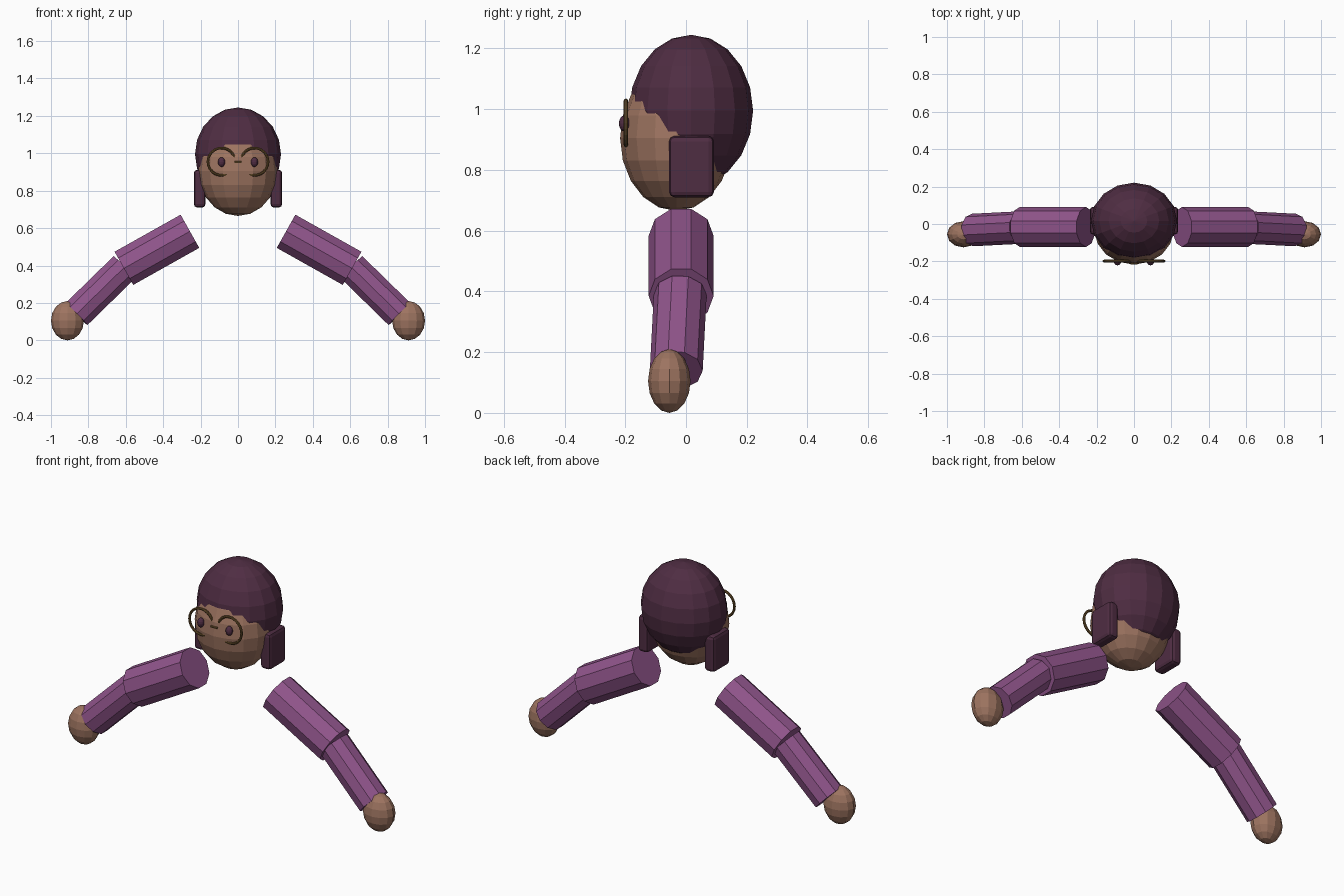
import bpy, bmesh, math
from mathutils import Matrix, Vector

cube = bpy.data.objects.get("Cube")
if cube:
    bpy.data.objects.remove(cube, do_unlink=True)


def material(name, rgb):
    m = bpy.data.materials.new(name)
    m.use_nodes = True
    m.diffuse_color = (*rgb, 1)
    m.node_tree.nodes["Principled BSDF"].inputs["Base Color"].default_value = (*rgb, 1)
    return m


HAIR = material("dark plum hair", (0.078, 0.026, 0.055))
SKIN = material("warm brown skin", (0.34, 0.175, 0.118))
SLEEVE = material("purple sleeve", (0.28, 0.09, 0.26))
METAL = material("dull gold frame", (0.16, 0.09, 0.028))


def add(name, bm, mat):
    mesh = bpy.data.meshes.new(name)
    bm.to_mesh(mesh)
    bm.free()
    mesh.materials.append(mat)
    obj = bpy.data.objects.new(name, mesh)
    bpy.context.collection.objects.link(obj)
    return obj


def ellipsoid(name, centre, radii, mat, segments=16, rings=10):
    bm = bmesh.new()
    bmesh.ops.create_uvsphere(
        bm, u_segments=segments, v_segments=rings, radius=1,
        matrix=Matrix.Translation(centre) @ Matrix.Diagonal((*radii, 1)))
    return add(name, bm, mat)


def tube(name, start, end, radius, mat, sides=10):
    a, b = Vector(start), Vector(end)
    z = (b - a).normalized()
    x = Vector((0, 1, 0)).cross(z).normalized()
    y = z.cross(x)
    turn = Matrix((x, y, z)).transposed().to_4x4()
    bm = bmesh.new()
    bmesh.ops.create_cone(
        bm, cap_ends=True, segments=sides, radius1=radius, radius2=radius,
        depth=(b - a).length, matrix=Matrix.Translation((a + b) / 2) @ turn)
    return add(name, bm, mat)


# Head, with the hair as a larger shell pushed up and back
ellipsoid("head", (0, -0.032, 0.905), (0.212, 0.185, 0.24), SKIN)
ellipsoid("hair", (0, 0.017, 0.995), (0.23, 0.204, 0.25), HAIR)

# Bridge of the glasses
bm = bmesh.new()
bmesh.ops.create_cone(bm, cap_ends=True, segments=8, radius1=0.006, radius2=0.006, depth=0.04,
                      matrix=Matrix.Translation((0, -0.211, 0.953)) @ Matrix.Rotation(math.pi / 2, 4, "Y"))
add("glasses_bridge", bm, METAL)

for side, s in (("left", 1), ("right", -1)):
    # Face details
    ellipsoid(side + "_eye", (s * 0.088, -0.203, 0.953), (0.019, 0.018, 0.026), HAIR, 12, 8)
    bpy.ops.mesh.primitive_torus_add(
        major_segments=24, minor_segments=8, major_radius=0.073, minor_radius=0.007,
        location=(s * 0.088, -0.198, 0.955), rotation=(math.pi / 2, 0, 0))
    rim = bpy.context.object
    rim.name = side + "_glasses_rim"
    rim.data.materials.append(METAL)

    # Hanging side lock, a bevelled block
    bm = bmesh.new()
    bmesh.ops.create_cube(bm, size=1, matrix=Matrix.Translation((s * 0.205, 0.018, 0.811))
                          @ Matrix.Diagonal((0.062, 0.148, 0.202, 1)))
    lock = add(side + "_hair_lock", bm, HAIR)
    bevel = lock.modifiers.new("Soft edges", "BEVEL")
    bevel.width = 0.018
    bevel.segments = 2

    # Arm
    tube(side + "_upper_sleeve", (s * 0.257, -0.016, 0.583), (s * 0.61, -0.016, 0.385), 0.107, SLEEVE)
    tube(side + "_lower_sleeve", (s * 0.607, -0.019, 0.391), (s * 0.863, -0.032, 0.141), 0.087, SLEEVE)
    ellipsoid(side + "_hand", (s * 0.912, -0.055, 0.105), (0.088, 0.07, 0.105), SKIN, 12, 8)
